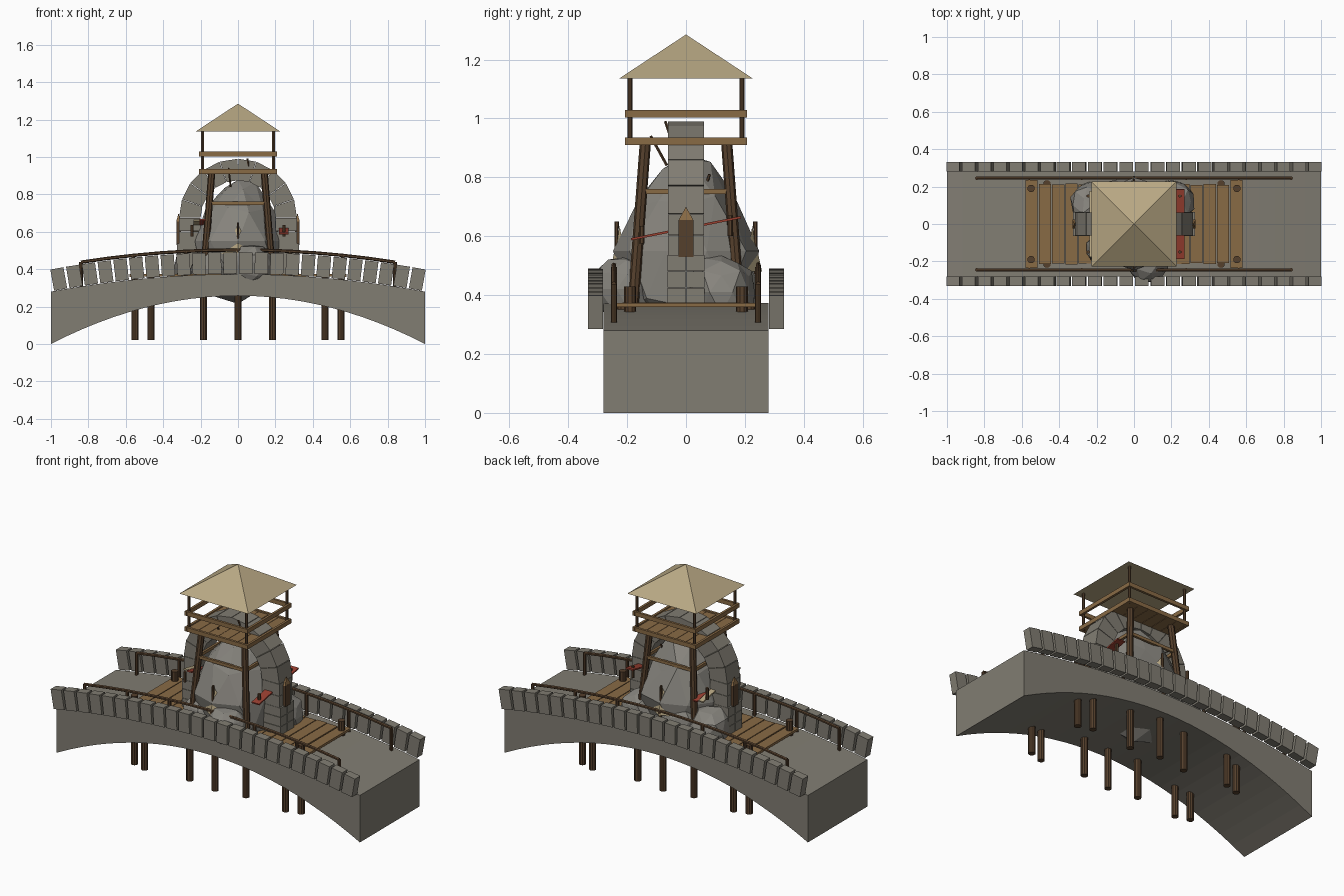
import bpy, bmesh, random
from math import sin, cos, pi, atan, sqrt
from mathutils import Matrix, Vector

random.seed(7)
if "Cube" in bpy.data.objects:
    bpy.data.objects.remove(bpy.data.objects["Cube"])


def material(name, rgb):
    m = bpy.data.materials.new(name)
    m.use_nodes = True
    m.diffuse_color = (*rgb, 1)
    m.node_tree.nodes["Principled BSDF"].inputs["Base Color"].default_value = (*rgb, 1)
    return m


STONE = material("bridge stone", (.22, .205, .17))
ROCK = material("grey rock", (.24, .23, .205))
WOOD = material("plank wood", (.25, .145, .06))
DARK = material("dark wood", (.09, .05, .025))
THATCH = material("tan thatch", (.48, .39, .23))
RED = material("red paint", (.32, .05, .03))


def make(name, bm, mat):
    bmesh.ops.recalc_face_normals(bm, faces=bm.faces)
    mesh = bpy.data.meshes.new(name)
    bm.to_mesh(mesh)
    bm.free()
    mesh.materials.append(mat)
    ob = bpy.data.objects.new(name, mesh)
    bpy.context.scene.collection.objects.link(ob)
    return ob


def box(bm, centre, size, rot=Matrix()):
    m = Matrix.Translation(centre) @ rot @ Matrix.Diagonal((*size, 1))
    bmesh.ops.create_cube(bm, size=1, matrix=m)


def rod(bm, a, b, r, sides=8, tip=None):
    a, b = Vector(a), Vector(b)
    turn = (b - a).to_track_quat('Z', 'Y').to_matrix().to_4x4()
    if sides == 4:
        turn = turn @ Matrix.Rotation(pi / 4, 4, 'Z')
    bmesh.ops.create_cone(bm, cap_ends=True, segments=sides, radius1=r,
                          radius2=r if tip is None else tip, depth=(b - a).length,
                          matrix=Matrix.Translation((a + b) / 2) @ turn)


def prism(bm, pts, y0, y1):
    front = [bm.verts.new((x, y0, z)) for x, z in pts]
    back = [bm.verts.new((x, y1, z)) for x, z in pts]
    bm.faces.new(front)
    bm.faces.new(back[::-1])
    for i in range(len(pts)):
        j = (i + 1) % len(pts)
        bm.faces.new((front[i], back[i], back[j], front[j]))


def rock(name, centre, radii, taper=0, rough=.1):
    bm = bmesh.new()
    bmesh.ops.create_icosphere(bm, subdivisions=2, radius=1)
    for v in bm.verts:
        v.co *= 1 + random.uniform(-rough, rough)
        shrink = 1 - taper * max(v.co.z, 0)
        v.co = Vector(centre) + Vector((v.co.x * shrink * radii[0],
                                        v.co.y * shrink * radii[1], v.co.z * radii[2]))
    make(name, bm, ROCK)


def deck(x):
    return .28 + .093 * (1 - x * x)


SIGNS = (-1, 1)
CORNERS = [(sx, sy) for sx in SIGNS for sy in SIGNS]

# Arched bridge body
bm = bmesh.new()
xs = [i / 12 - 1 for i in range(25)]
prism(bm, [(x, deck(x)) for x in xs] + [(x, .258 * (1 - x * x)) for x in reversed(xs)], -.28, .28)
make("bridge", bm, STONE)

# Parapet stones following the deck curve
bm = bmesh.new()
for i in range(24):
    x = (i - 11.5) / 12
    tilt = Matrix.Rotation(atan(.186 * x), 4, 'Y')
    for s in SIGNS:
        box(bm, (x, s * .307, deck(x) + .06), (.071, .05, .115), tilt)
make("parapet_stones", bm, STONE)

# Handrails and posts
bm = bmesh.new()
rail_x = [i * .14 - .84 for i in range(13)]
for s in SIGNS:
    for a, b in zip(rail_x, rail_x[1:]):
        rod(bm, (a, s * .245, deck(a) + .13), (b, s * .245, deck(b) + .13), .009, 6)
    for x in rail_x[::2]:
        rod(bm, (x, s * .245, deck(x)), (x, s * .245, deck(x) + .13), .01)
make("handrails", bm, DARK)

# Piles through and below the bridge
bm = bmesh.new()
for s in SIGNS:
    for x in (-.55, .55):
        rod(bm, (x, s * .19, .02), (x, s * .19, .43), .02, 10)
    for x, y in ((-.465, .215), (-.185, .19), (0, .215), (.185, .19), (.465, .215)):
        rod(bm, (x, s * y, .02), (x, s * y, .36), .02, 10)
make("piles", bm, DARK)

# Plank flooring
bm = bmesh.new()
for s in SIGNS:
    box(bm, (s * .547, 0, .366), (.064, .47, .014))
    for i in range(6):
        half = .215 + random.uniform(-.006, .006)
        box(bm, (s * (.476 - i * .071), 0, .368), (.066, half * 2, .014))
make("plank_floor", bm, WOOD)

# Rock outcrop
rock("main_rock", (0, 0, .55), (.25, .24, .34), .38, .09)
rock("front_foot_rock", (.07, -.2, .42), (.12, .12, .11))
rock("back_foot_rock", (-.06, .16, .42), (.15, .09, .12))
rock("left_foot_rock", (.2, .12, .41), (.12, .12, .13))
rock("right_foot_rock", (-.22, .1, .41), (.12, .13, .13))
rock("right_front_foot_rock", (-.15, -.13, .4), (.11, .09, .12))

# Stone arch with wedge blocks and stacked pillars
bm = bmesh.new()
count = 10
for i in range(count):
    a, b = pi * (i + .015) / count, pi * (i + .985) / count
    prism(bm, [(r * cos(t), .675 + r * sin(t)) for r, t in
               ((.2, a), (.315, a), (.315, b), (.2, b))], -.061, .061)
for s in SIGNS:
    for i in range(2):
        box(bm, (s * .2575, 0, .5675 + i * .072), (.115, .122, .07))
    for i in range(3):
        for t in SIGNS:
            box(bm, (s * .257, t * .032, .397 + i * .056), (.136, .062, .054))
make("stone_arch", bm, STONE)

# Pointed stakes on the arch pillars
bm = bmesh.new()
for s in SIGNS:
    box(bm, (s * .318, 0, .592), (.024, .05, .125))
make("arch_stakes", bm, DARK)
bm = bmesh.new()
for s in SIGNS:
    prism(bm, [(s * .306, .655), (s * .33, .655), (s * .318, .7)], -.025, .025)
    for v in bm.verts:
        if v.co.z > .69:
            v.co.y = 0
make("stake_tips", bm, WOOD)

# Watchtower legs, posts and frames
bm = bmesh.new()
for sx, sy in CORNERS:
    rod(bm, (sx * .185, sy * .18, .36), (sx * .14, sy * .138, .92), .019, 8)
    rod(bm, (sx * .19, sy * .19, .91), (sx * .19, sy * .19, 1.15), .008, 6)
make("tower_legs", bm, DARK)

bm = bmesh.new()
for s in SIGNS:
    for z in (.922, 1.016):
        box(bm, (0, s * .2, z), (.415, .014, .025))
        box(bm, (s * .2, 0, z), (.014, .415, .025))
    box(bm, (0, s * .155, .752), (.32, .014, .018))
    box(bm, (s * .158, 0, .752), (.014, .32, .018))
for i in range(6):
    box(bm, ((i - 2.5) * .065, 0, .92), (.063, .39, .014))
make("tower_platform", bm, WOOD)

# Pyramid roof
bm = bmesh.new()
rod(bm, (0, 0, 1.135), (0, 0, 1.285), .228 * sqrt(2), 4, 0)
make("tower_roof", bm, THATCH)

# Hide tents at the front and back of the rock
bm = bmesh.new()
for s in SIGNS:
    apex = bm.verts.new((0, s * .225, .635))
    ring = [bm.verts.new(p) for p in ((-.09, s * .2, .48), (0, s * .258, .48), (.09, s * .2, .48))]
    for a, b in zip(ring, ring[1:] + ring[:1]):
        bm.faces.new((apex, a, b))
    bm.faces.new(ring)
make("tents", bm, THATCH)
bm = bmesh.new()
for s in SIGNS:
    rod(bm, (0, s * .238, .47), (0, s * .235, .65), .007, 6)
make("tent_poles", bm, DARK)

# Tilted painted boards at each side of the rock
tilt = Matrix.Rotation(atan(.2), 4, 'X')
bm = bmesh.new()
box(bm, (.245, 0, .627), (.05, .38, .008), tilt)
box(bm, (-.19, 0, .627), (.03, .38, .008), tilt.inverted())
make("painted_boards", bm, RED)
bm = bmesh.new()
box(bm, (-.222, 0, .627), (.03, .36, .008), tilt.inverted())
make("pale_board", bm, THATCH)
bm = bmesh.new()
for s in SIGNS:
    rod(bm, (s * .245, -.15, .575), (s * .245, -.15, .635), .009, 6)
    rod(bm, (s * .245, .15, .6), (s * .245, .15, .67), .009, 6)
# Loose sticks near the summit
rod(bm, (-.05, -.12, .94), (-.04, -.065, .84), .005, 5)
rod(bm, (.05, -.07, .99), (.06, -.05, .93), .005, 5)
rod(bm, (.1, .06, .75), (.11, .08, .81), .005, 5)
make("sticks", bm, DARK)
